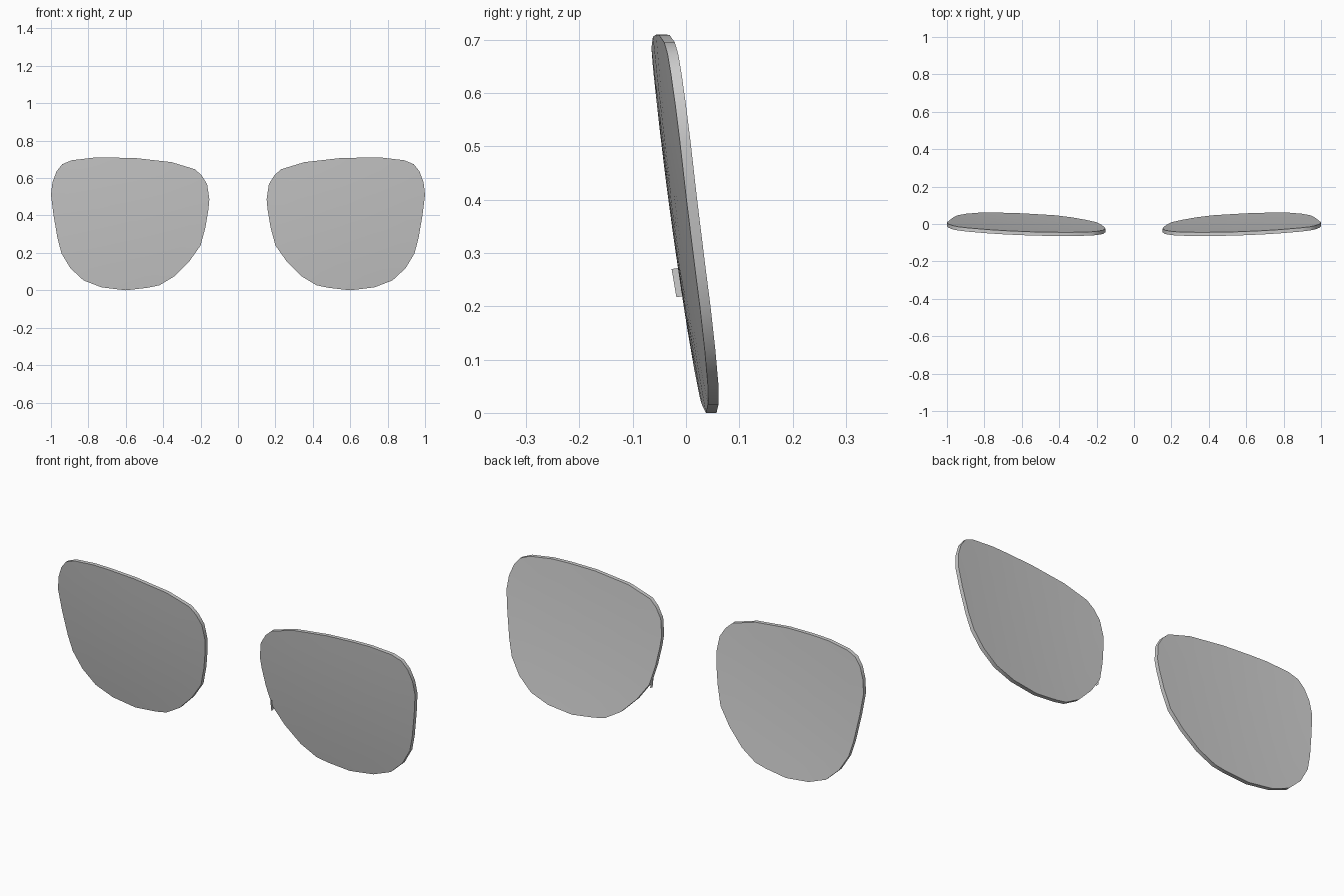
import bpy, bmesh, math

if "Cube" in bpy.data.objects:
    bpy.data.objects.remove(bpy.data.objects["Cube"])

# Lens outline seen from the front (x, z), right-hand lens
OUTLINE = [(.153, .487), (.165, .567), (.195, .615), (.23, .647), (.355, .685),
           (.54, .706), (.68, .71), (.773, .709), (.89, .695), (.94, .674),
           (.97, .636), (.992, .578), (1, .51), (.987, .406), (.965, .278),
           (.944, .198), (.896, .118), (.826, .053), (.73, .016), (.6, 0),
           (.48, .014), (.42, .027), (.34, .075), (.26, .155), (.2, .24),
           (.174, .337), (.158, .433)]
CX, CZ = .6, .355
THICK = .02


def front_y(x, z):
    """Tilted, slightly spherical front surface of the lens."""
    dx, dz = x - CX, z - CZ
    return -.019 - .137 * dz + .044 * dx + .06 * (dx * dx + dz * dz)


def finish(bm, name):
    bmesh.ops.recalc_face_normals(bm, faces=bm.faces)
    mesh = bpy.data.meshes.new(name)
    bm.to_mesh(mesh)
    bm.free()
    ob = bpy.data.objects.new(name, mesh)
    bpy.context.collection.objects.link(ob)
    return ob


def lens(name, side):
    bm = bmesh.new()
    n = len(OUTLINE)
    rims = []
    for offset in (0, THICK):
        def vert(x, z):
            return bm.verts.new((side * x, front_y(x, z) + offset, z))
        # concentric rings from the rim to the centre
        rings = [[vert(CX + (x - CX) * t, CZ + (z - CZ) * t) for x, z in OUTLINE]
                 for t in (1, .8, .6, .4, .2)]
        centre = vert(CX, CZ)
        for a, b in zip(rings, rings[1:]):
            for i in range(n):
                j = (i + 1) % n
                bm.faces.new((a[i], a[j], b[j], b[i]))
        for i in range(n):
            bm.faces.new((rings[-1][i], rings[-1][(i + 1) % n], centre))
        rims.append(rings[0])
    # edge wall between front and back
    for i in range(n):
        j = (i + 1) % n
        bm.faces.new((rims[0][i], rims[0][j], rims[1][j], rims[1][i]))
    ob = finish(bm, name)
    bpy.ops.object.select_all(action='DESELECT')
    ob.select_set(True)
    bpy.context.view_layer.objects.active = ob
    bpy.ops.object.shade_smooth_by_angle(angle=math.radians(35))


lens("lens_right", 1)
lens("lens_left", -1)

# Tiny flat tab at the inner edge of one lens
bm = bmesh.new()
bm.faces.new([bm.verts.new(p) for p in
              ((.2, -.027, .27), (.2, -.008, .273), (.2, .001, .22), (.2, -.018, .217))])
finish(bm, "edge_tab")
